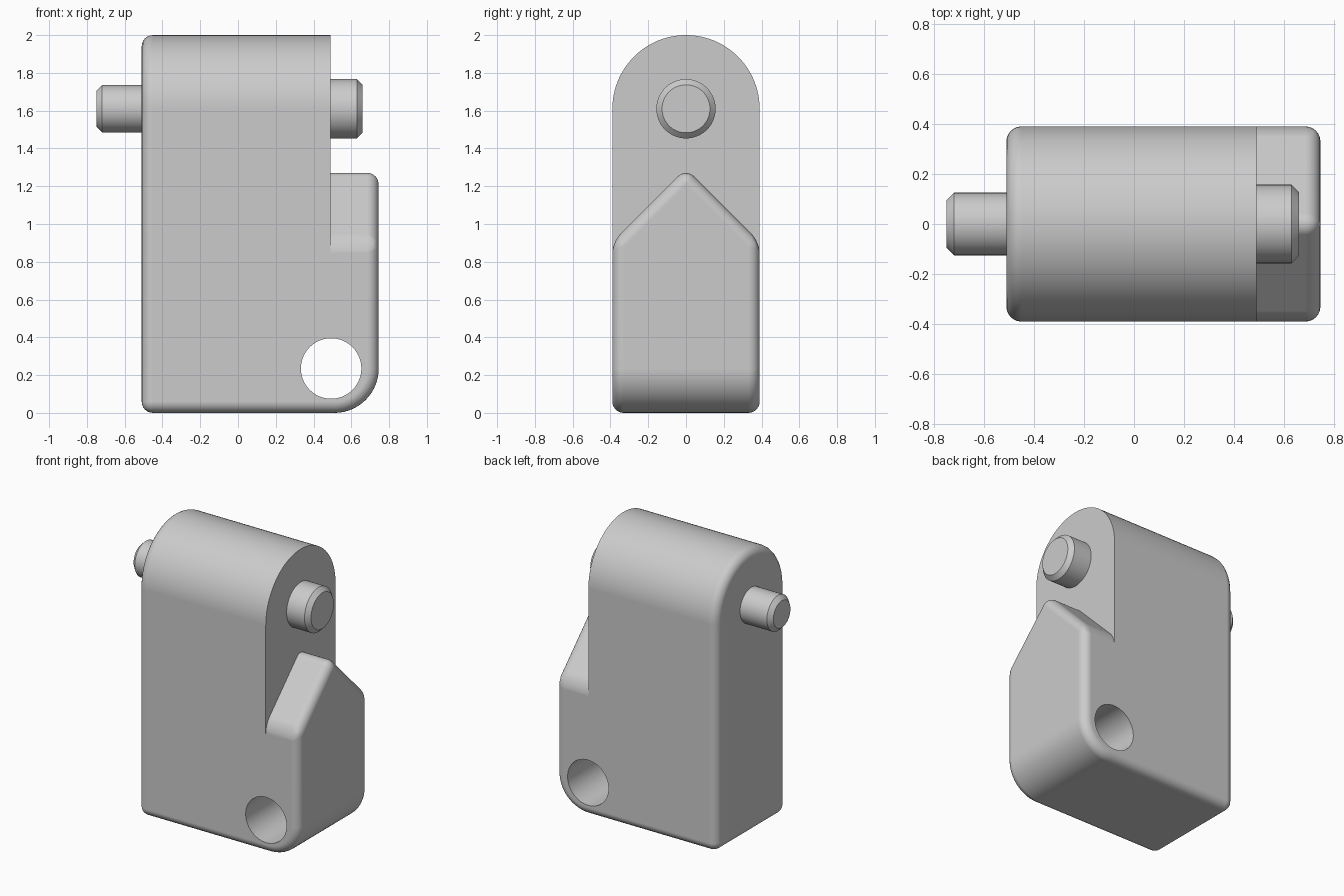
import bpy, bmesh, math
from mathutils import Matrix, Vector

if "Cube" in bpy.data.objects:
    bpy.data.objects.remove(bpy.data.objects["Cube"])

LEFT, STEP, RIGHT = -0.51, 0.49, 0.745   # x of the three end faces
HALF, FILLET, SEGS = 0.39, 0.06, 6
PIN_Z = 1.61


def same(a, b):
    return abs(a - b) < 1e-4


def prism(profile, x0, x1):
    """Extrude a (y, z) outline along x."""
    bm = bmesh.new()
    face = bm.faces.new([bm.verts.new((x0, y, z)) for y, z in profile])
    new = bmesh.ops.extrude_face_region(bm, geom=[face])["geom"]
    verts = [v for v in new if isinstance(v, bmesh.types.BMVert)]
    bmesh.ops.translate(bm, verts=verts, vec=(x1 - x0, 0, 0))
    bmesh.ops.recalc_face_normals(bm, faces=bm.faces[:])
    return bm


def bevel(bm, test, width, segments):
    """Round every edge whose two end points pass the test."""
    edges = [e for e in bm.edges if test(e.verts[0].co, e.verts[1].co)]
    bmesh.ops.bevel(bm, geom=edges, offset=width, offset_type='OFFSET',
                    segments=segments, profile=0.5, affect='EDGES',
                    clamp_overlap=False)


def add_object(name, bm):
    bmesh.ops.recalc_face_normals(bm, faces=bm.faces[:])
    mesh = bpy.data.meshes.new(name)
    bm.to_mesh(mesh)
    bm.free()
    ob = bpy.data.objects.new(name, mesh)
    bpy.context.collection.objects.link(ob)
    return ob


def activate(ob):
    bpy.ops.object.select_all(action='DESELECT')
    ob.select_set(True)
    bpy.context.view_layer.objects.active = ob


def finish(ob):
    activate(ob)
    bpy.ops.object.shade_smooth_by_angle(angle=math.radians(30))
    normals = ob.modifiers.new("Even shading", 'WEIGHTED_NORMAL')
    normals.keep_sharp = True
    normals.weight = 100


def cylinder(radius, length, center, axis, segments=64, turn=0.0):
    bm = bmesh.new()
    rot = Vector((0, 0, 1)).rotation_difference(Vector(axis)).to_matrix().to_4x4()
    bmesh.ops.create_cone(bm, cap_ends=True, segments=segments, radius1=radius,
                          radius2=radius, depth=length,
                          matrix=Matrix.Translation(center) @ rot @ Matrix.Rotation(turn, 4, 'Z'))
    return bm


# Main body: arched block, rounded on the left face and along the bottom
arch = [(HALF * math.cos(math.pi * i / 48), PIN_Z + HALF * math.sin(math.pi * i / 48))
        for i in range(49)]
bm = prism(arch + [(-HALF, 0), (HALF, 0)], LEFT, STEP)
bevel(bm, lambda a, b: (same(a.x, LEFT) and same(b.x, LEFT))
      or (same(a.z, 0) and same(b.z, 0) and not same(a.x, b.x)), FILLET, SEGS)
body = add_object("body", bm)

# Lower step: gabled block with a large rounded bottom corner
shoulder = 0.905
bm = prism([(HALF, 0), (HALF, shoulder), (0, shoulder + HALF),
            (-HALF, shoulder), (-HALF, 0)], STEP, RIGHT)
bevel(bm, lambda a, b: all(same(p.x, RIGHT) and same(p.z, 0) for p in (a, b)), 0.235, 14)
bevel(bm, lambda a, b: not (same(a.x, STEP) and same(b.x, STEP))
      and not (same(a.x, b.x) and same(a.z, b.z)), FILLET, SEGS)
step = add_object("gabled_step", bm)

# Hinge hole, drilled through both blocks
drill = add_object("hole_cutter", cylinder(0.16, 2, (0.493, 0, 0.235), (0, 1, 0),
                                           turn=math.pi / 64))
drill.hide_render = True
for ob in (body, step):
    cut = ob.modifiers.new("Hinge hole", 'BOOLEAN')
    cut.operation, cut.solver, cut.object = 'DIFFERENCE', 'EXACT', drill
    activate(ob)
    bpy.ops.object.modifier_apply(modifier=cut.name)
    finish(ob)
bpy.data.objects.remove(drill)

# Chamfered pins on both ends
for name, radius, inner, tip in (("left_pin", 0.125, -0.45, -0.75),
                                 ("right_pin", 0.157, 0.43, 0.66)):
    bm = cylinder(radius, abs(tip - inner), ((tip + inner) / 2, 0, PIN_Z), (1, 0, 0))
    bevel(bm, lambda a, b: same(a.x, tip) and same(b.x, tip), 0.03, 1)
    finish(add_object(name, bm))
